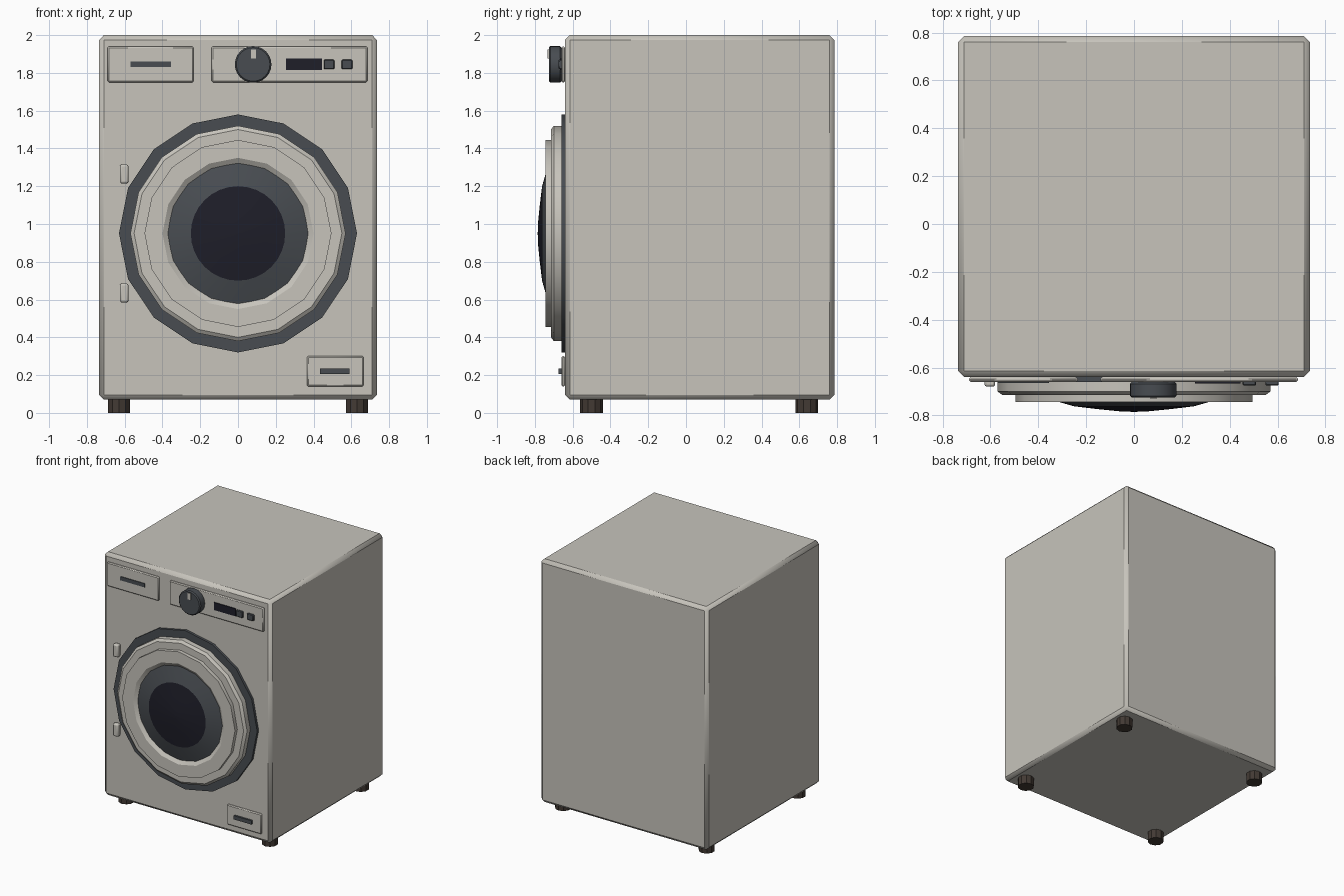
import bpy
import math
from mathutils import Matrix

if "Cube" in bpy.data.objects:
    bpy.data.objects.remove(bpy.data.objects["Cube"])


def material(name, rgb):
    m = bpy.data.materials.new(name)
    m.use_nodes = True
    m.diffuse_color = (*rgb, 1)
    m.node_tree.nodes["Principled BSDF"].inputs["Base Color"].default_value = (*rgb, 1)
    return m


SHELL = material("warm white enamel", (0.57, 0.55, 0.50))
GREY = material("slate grey plastic", (0.065, 0.073, 0.083))
GLASS = material("dark glass", (0.013, 0.013, 0.022))
RUBBER = material("brown rubber", (0.055, 0.042, 0.034))
FRONT = -0.64
DOOR_Z = 0.95


def finish(obj, name, mat, bevel=0, segments=1, angle=30):
    obj.name = name
    obj.data.materials.append(mat)
    if bevel:
        mod = obj.modifiers.new("Bevel", "BEVEL")
        mod.width = bevel
        mod.segments = segments
    bpy.ops.object.shade_smooth_by_angle(angle=math.radians(angle))
    return obj


def box(name, x, y, z, mat, bevel=0, segments=1):
    """Box from (low, high) ranges on each axis."""
    ranges = (x, y, z)
    bpy.ops.mesh.primitive_cube_add(size=1, location=[sum(r) / 2 for r in ranges])
    obj = bpy.context.object
    obj.data.transform(Matrix.Diagonal([r[1] - r[0] for r in ranges] + [1]))
    return finish(obj, name, mat, bevel, segments)


def cylinder(name, centre, radius, depth, sides, mat, facing_front=False, bevel=0):
    turn = math.pi / 2 if facing_front else 0
    bpy.ops.mesh.primitive_cylinder_add(vertices=sides, radius=radius, depth=depth,
                                        location=centre, rotation=(turn, 0, 0))
    return finish(bpy.context.object, name, mat, bevel)


def lathe(name, profile, mat, sides=16, angle=30):
    """Turn a (radius, y) profile around the door axis."""
    verts, faces = [], []
    for r, y in profile:
        for i in range(sides):
            a = math.tau * i / sides
            verts.append((r * math.cos(a), y, r * math.sin(a)))
    for k in range(len(profile) - 1):
        for i in range(sides):
            j = (i + 1) % sides
            faces.append((k * sides + i, k * sides + j,
                          (k + 1) * sides + j, (k + 1) * sides + i))
    mesh = bpy.data.meshes.new(name)
    mesh.from_pydata(verts, [], faces)
    obj = bpy.data.objects.new(name, mesh)
    obj.location.z = DOOR_Z
    bpy.context.collection.objects.link(obj)
    bpy.ops.object.select_all(action="DESELECT")
    obj.select_set(True)
    bpy.context.view_layer.objects.active = obj
    return finish(obj, name, mat, angle=angle)


# Cabinet and feet
box("cabinet", (-0.735, 0.735), (FRONT, 0.785), (0.07, 2.0), SHELL, 0.025)
for side, x in (("right", -0.63), ("left", 0.63)):
    for end, y in (("front", -0.5), ("back", 0.64)):
        cylinder(f"{end}_{side}_foot", (x, y, 0.04), 0.06, 0.08, 10, RUBBER)

# Door: gasket, stepped ring, conical glass surround and glass
lathe("door_gasket", [(0.63, -0.63), (0.63, -0.66), (0.54, -0.66)], GREY)
lathe("door_ring", [(0.57, -0.65), (0.57, -0.7), (0.55, -0.715), (0.495, -0.715),
                    (0.495, -0.745), (0.40, -0.745), (0.37, -0.725), (0.37, -0.70)], SHELL)
lathe("window_surround", [(0.375, -0.725), (0.31, -0.745), (0.25, -0.762)], GREY, 32)
lathe("window_glass", [(0.25, -0.762), (0.15, -0.774), (0.05, -0.784), (0.001, -0.785)],
      GLASS, 32, 60)

# Door hinges
for name, z in (("upper_hinge", 1.265), ("lower_hinge", 0.635)):
    box(name, (-0.625, -0.58), (-0.68, FRONT), (z - 0.05, z + 0.05), SHELL, 0.01, 2)

# Detergent drawer, control panel and filter hatch
panels = (("detergent_drawer", (-0.69, -0.235), (1.75, 1.94)),
          ("control_panel", (-0.14, 0.685), (1.75, 1.94)),
          ("filter_hatch", (0.365, 0.665), (0.14, 0.30)))
for name, x, z in panels:
    box(name, x, (-0.66, FRONT), z, SHELL, 0.007)
box("drawer_grip", (-0.57, -0.355), (-0.665, -0.65), (1.83, 1.86), GREY)
box("hatch_grip", (0.435, 0.59), (-0.675, -0.65), (0.205, 0.235), GREY)

# Controls
cylinder("dial", (0.08, -0.693, 1.845), 0.097, 0.066, 24, GREY, True, 0.008)
box("dial_marker", (0.07, 0.095), (-0.732, -0.72), (1.875, 1.925), SHELL)
box("display", (0.255, 0.445), (-0.667, -0.65), (1.815, 1.875), GLASS)
for name, x in (("start_button", 0.482), ("power_button", 0.577)):
    box(name, (x - 0.028, x + 0.028), (-0.675, -0.65), (1.82, 1.87), GREY, 0.004)
